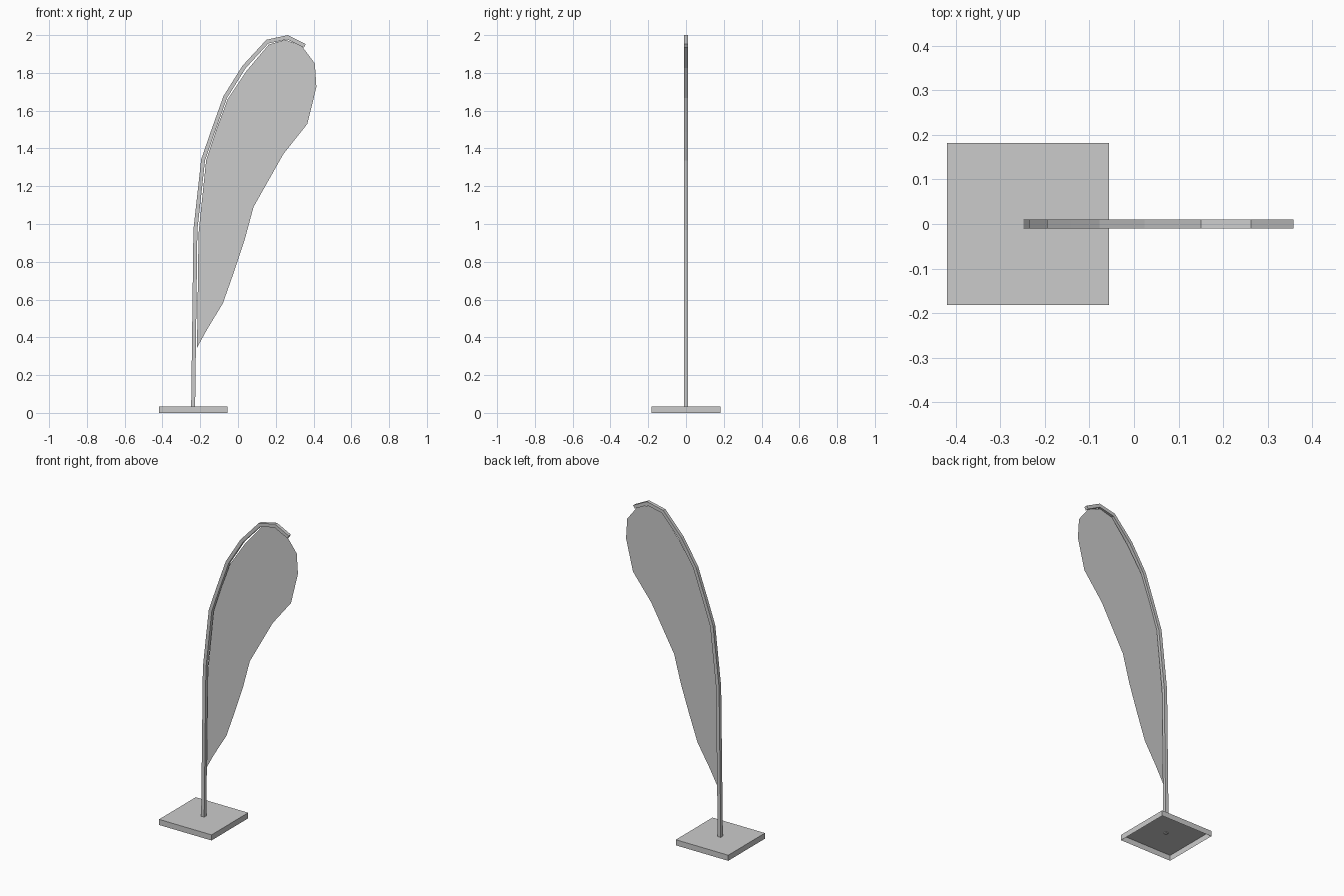
import bpy, bmesh
from mathutils import Vector

if "Cube" in bpy.data.objects:
    bpy.data.objects.remove(bpy.data.objects["Cube"])


def finish(name, bm, recalc=True):
    if recalc:
        bmesh.ops.recalc_face_normals(bm, faces=bm.faces)
    me = bpy.data.meshes.new(name)
    bm.to_mesh(me)
    bm.free()
    ob = bpy.data.objects.new(name, me)
    bpy.context.collection.objects.link(ob)
    return ob


# Base plate: square box, open underneath
bm = bmesh.new()
bmesh.ops.create_cube(bm, size=1)
bmesh.ops.scale(bm, vec=(0.363, 0.363, 0.035), verts=bm.verts)
bmesh.ops.translate(bm, vec=(-0.238, 0, 0.0175), verts=bm.verts)
bottom = [f for f in bm.faces if f.normal.z < -0.9]
bmesh.ops.delete(bm, geom=bottom, context='FACES_ONLY')
finish("base_plate", bm, False)

# Pole: square section swept along its outer edge with mitred bends
W = 0.021
path = [Vector(p) for p in [
    (-0.248, 0.03), (-0.236, 0.97), (-0.195, 1.342), (-0.142, 1.495),
    (-0.077, 1.677), (0.024, 1.838), (0.150, 1.975), (0.263, 2.0), (0.358, 1.952)]]
normals = []
for a, b in zip(path, path[1:]):
    d = (b - a).normalized()
    normals.append(Vector((d.y, -d.x)))
bm = bmesh.new()
rings = []
for i, p in enumerate(path):
    n0, n1 = normals[max(i - 1, 0)], normals[min(i, len(normals) - 1)]
    m = (n0 + n1).normalized()
    q = p + m * (W / m.dot(n0))
    rings.append([bm.verts.new((v.x, y, v.y)) for v, y in
                  ((p, -W / 2), (q, -W / 2), (q, W / 2), (p, W / 2))])
for r0, r1 in zip(rings, rings[1:]):
    for k in range(4):
        j = (k + 1) % 4
        bm.faces.new((r0[k], r0[j], r1[j], r1[k]))
bm.faces.new(rings[0])
bm.faces.new(rings[-1][::-1])
finish("pole", bm)

# Flag: single flat feather-shaped sheet
outline = [
    (-0.217, 0.345), (-0.165, 0.44), (-0.08, 0.58), (-0.02, 0.75),
    (0.035, 0.915), (0.082, 1.09), (0.24, 1.37), (0.367, 1.53),
    (0.415, 1.725), (0.407, 1.85), (0.335, 1.945), (0.25, 1.975), (0.163, 1.95),
    (0.045, 1.81), (-0.055, 1.66), (-0.118, 1.49), (-0.169, 1.335), (-0.209, 0.95)]
bm = bmesh.new()
face = bm.faces.new([bm.verts.new((x, 0, z)) for x, z in outline])
bmesh.ops.triangulate(bm, faces=[face])
finish("flag", bm, False)
